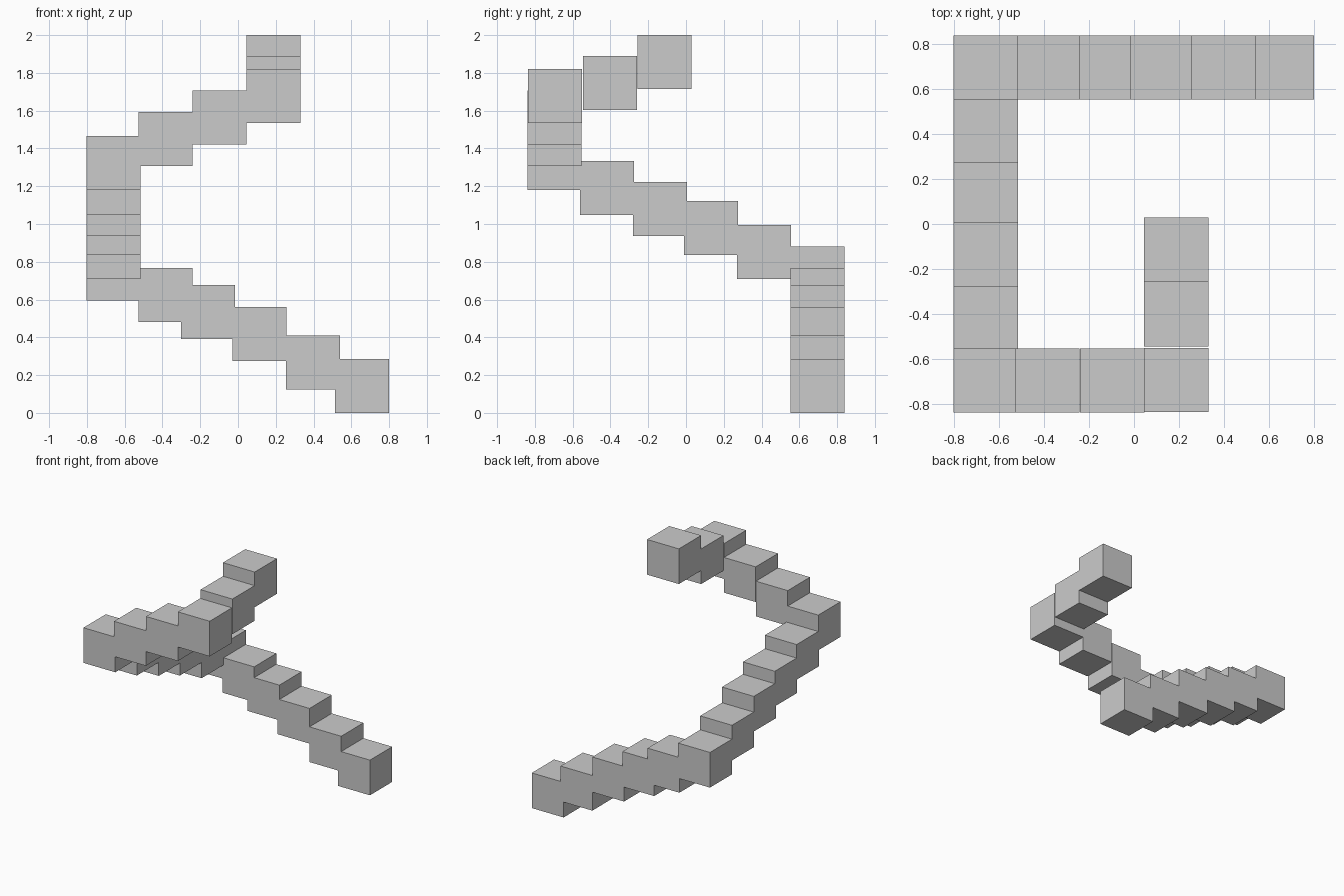
import bpy

SIZE = 0.286  # every step is the same cube


def step(name, x, y, z):
    """Cube placed by its centre in plan and its underside height."""
    bpy.ops.mesh.primitive_cube_add(size=SIZE, location=(x, y, z + SIZE / 2))
    bpy.context.object.name = name


# Back flight, climbing right to left (ends on the back left corner)
for x, z in [(0.657, 0.0), (0.398, 0.125), (0.113, 0.275),
             (-0.158, 0.392), (-0.385, 0.48), (-0.66, 0.595)]:
    step("back_step", x, 0.696, z)

# Left flight, climbing back to front (ends on the front left corner)
for y, z in [(0.413, 0.708), (0.133, 0.836), (-0.137, 0.937),
             (-0.418, 1.047), (-0.696, 1.18)]:
    step("left_step", -0.66, y, z)

# Front flight, climbing left to right
for x, y, z in [(-0.385, -0.696, 1.306), (-0.097, -0.696, 1.422),
                (0.188, -0.694, 1.535)]:
    step("front_step", x, y, z)

# Inner flight, climbing towards the centre
for y, z in [(-0.402, 1.604), (-0.115, 1.714)]:
    step("inner_step", 0.188, y, z)
